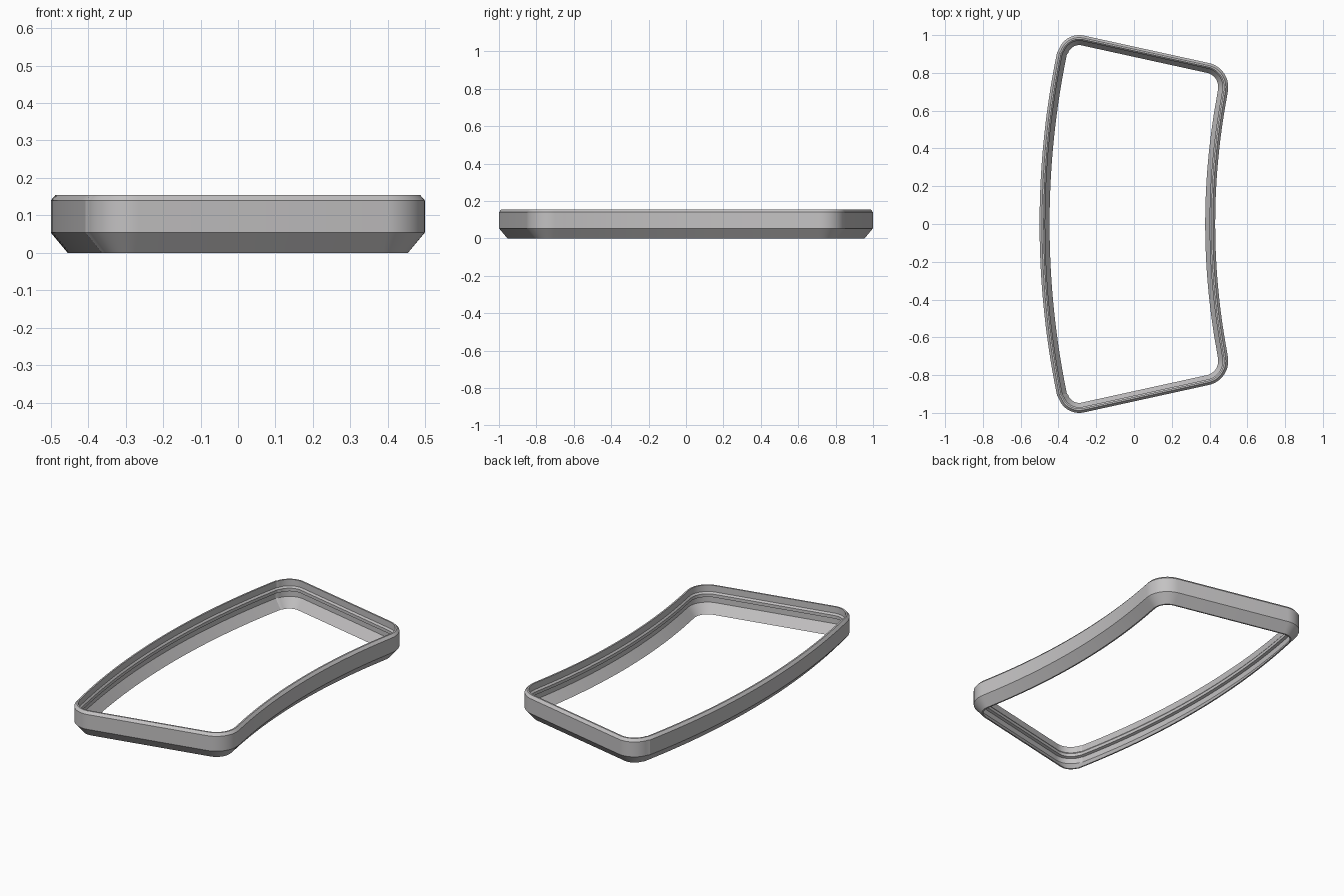
import bpy, bmesh, math
from mathutils import Vector

cube = bpy.data.objects.get("Cube")
if cube:
    bpy.data.objects.remove(cube, do_unlink=True)

# Single grey material
grey = bpy.data.materials.new("satin_grey")
grey.use_nodes = True
color = (0.55, 0.54, 0.545, 1)
grey.diffuse_color = color
grey.node_tree.nodes["Principled BSDF"].inputs["Base Color"].default_value = color


def arc(center, radius, start, end, steps):
    """Points with outward normals; a negative radius makes a concave edge."""
    result = []
    for i in range(steps + 1):
        a = start + (end - start) * i / steps
        normal = Vector((math.cos(a), math.sin(a)))
        result.append((center + normal * radius, normal))
    return result


def angle(v):
    return math.atan2(v.y, v.x)


# Outline: bowed long sides joined by rounded corners and straight ends
corner_a, radius_a = Vector((-0.29, 0.885)), 0.115
corner_b, radius_b = Vector((0.369, 0.725)), 0.13
bow_a, bow_b = 4.5, 3.67
center_a = Vector((-0.5 + bow_a, 0))
center_b = Vector((0.43 + bow_b, 0))
span = corner_b - corner_a
end_angle = angle(span) + math.asin((radius_b - radius_a) / span.length) + math.pi / 2
start_a = angle(corner_a - center_a)
start_b = angle(center_b - corner_b)

half = arc(center_a, bow_a, math.pi, start_a, 16)
half += arc(corner_a, radius_a, start_a, end_angle, 14)[1:]
half += arc(corner_b, radius_b, end_angle, start_b, 14)
half += arc(center_b, -bow_b, start_b, 0, 16)[1:]
flip = Vector((1, -1))
outline = half + [(p * flip, n * flip) for p, n in reversed(half[1:-1])]

# Cross-section as (inward offset, height): tapered foot, wall, rim,
# inner seating rib, and a flared inner foot parallel to the outer one
section = [(0.045, 0), (0, 0.054), (0, 0.14), (0.013, 0.155), (0.022, 0.155),
           (0.022, 0.118), (0.030, 0.108), (0.030, 0.09), (0.015, 0.085),
           (0.015, 0.053), (0.053, 0)]

# Sweep the section around the outline
bm = bmesh.new()
rings = []
for p, n in outline:
    rings.append([bm.verts.new((*(p - n * d), z)) for d, z in section])
for i, ring in enumerate(rings):
    prev = rings[i - 1]
    for j in range(len(section)):
        bm.faces.new((prev[j - 1], ring[j - 1], ring[j], prev[j]))
bmesh.ops.recalc_face_normals(bm, faces=bm.faces)
mesh = bpy.data.meshes.new("bezel_frame")
bm.to_mesh(mesh)
bm.free()
mesh.materials.append(grey)
frame = bpy.data.objects.new("bezel_frame", mesh)
bpy.context.collection.objects.link(frame)

# Smooth curves, crisp section edges
bpy.ops.object.select_all(action="DESELECT")
frame.select_set(True)
bpy.context.view_layer.objects.active = frame
bpy.ops.object.shade_smooth_by_angle(angle=math.radians(20))
